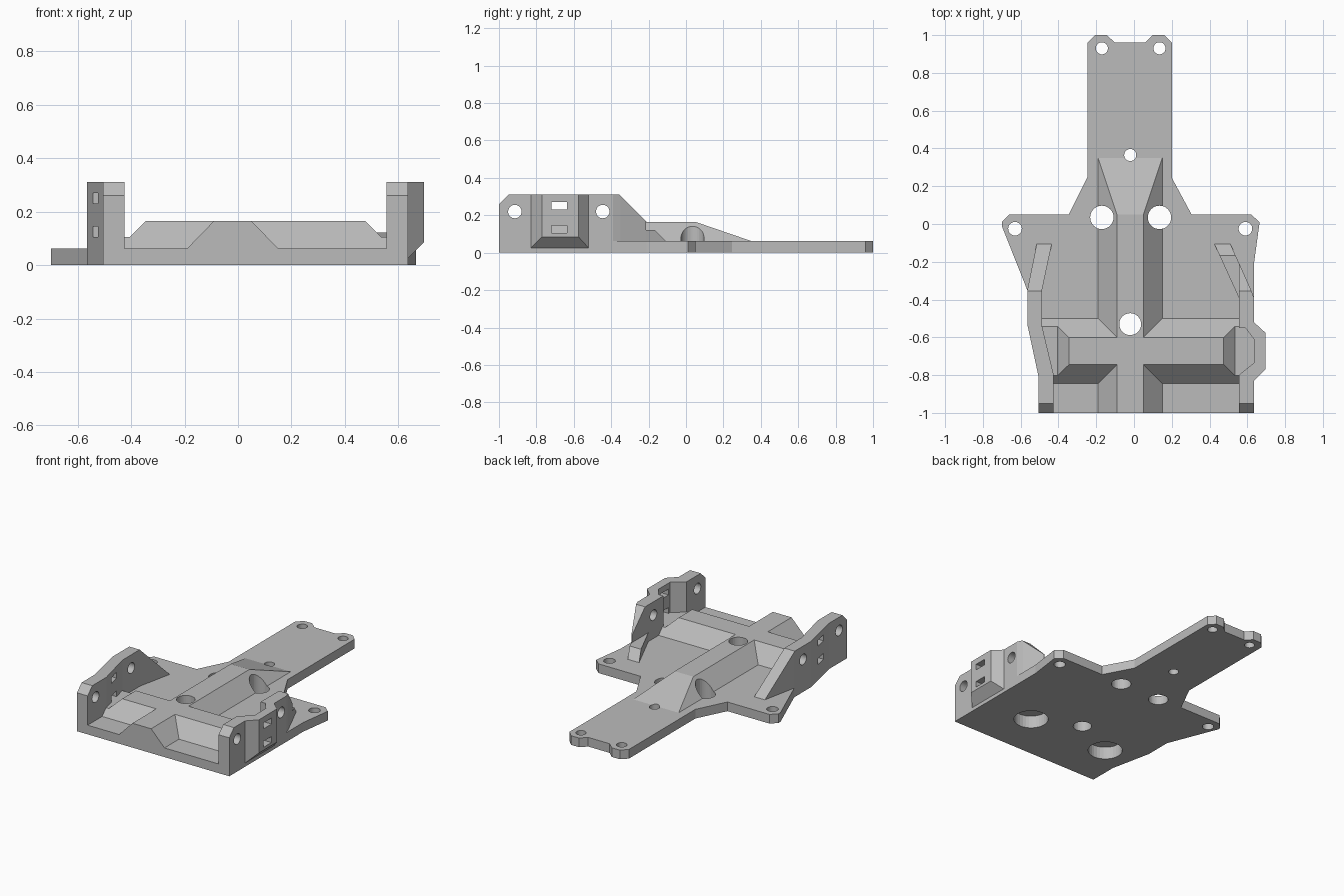
import bpy, bmesh, math
from mathutils import Vector, Matrix

if "Cube" in bpy.data.objects:
    bpy.data.objects.remove(bpy.data.objects["Cube"], do_unlink=True)

grey = bpy.data.materials.new("plain grey")
grey.use_nodes = True
grey.diffuse_color = (0.5, 0.5, 0.5, 1)
grey.node_tree.nodes["Principled BSDF"].inputs["Base Color"].default_value = (0.5, 0.5, 0.5, 1)

PLATE, RIDGE, WALL = 0.062, 0.165, 0.31


def link(name, bm):
    bmesh.ops.recalc_face_normals(bm, faces=bm.faces)
    mesh = bpy.data.meshes.new(name)
    bm.to_mesh(mesh)
    bm.free()
    mesh.materials.append(grey)
    obj = bpy.data.objects.new(name, mesh)
    bpy.context.collection.objects.link(obj)
    return obj


def add_prism(bm, outline, z0, z1):
    face = bm.faces.new([bm.verts.new((x, y, z0)) for x, y in outline])
    ext = bmesh.ops.extrude_face_region(bm, geom=[face])
    top = [g for g in ext["geom"] if isinstance(g, bmesh.types.BMVert)]
    bmesh.ops.translate(bm, verts=top, vec=(0, 0, z1 - z0))


def prism(name, outline, z0, z1, planes=()):
    """Extrude an outline upward, then slice it with (point, outward normal) planes."""
    bm = bmesh.new()
    add_prism(bm, outline, z0, z1)
    for point, normal in planes:
        geom = bm.verts[:] + bm.edges[:] + bm.faces[:]
        bmesh.ops.bisect_plane(bm, geom=geom, plane_co=point,
                               plane_no=Vector(normal).normalized(), clear_outer=True)
        rim = [e for e in bm.edges if e.is_boundary]
        bmesh.ops.holes_fill(bm, edges=rim, sides=0)
    return link(name, bm)


def rect(x0, x1, y0, y1):
    return [(x0, y0), (x1, y0), (x1, y1), (x0, y1)]


def add_cylinder(bm, centre, radius, depth, sideways=False):
    turn = Matrix.Rotation(math.pi / 2, 4, "Y") if sideways else Matrix()
    bmesh.ops.create_cone(bm, cap_ends=True, segments=32, radius1=radius, radius2=radius,
                          depth=depth, matrix=Matrix.Translation(centre) @ turn)


def carve(obj, cutter):
    mod = obj.modifiers.new("cut", "BOOLEAN")
    mod.operation, mod.solver, mod.object = "DIFFERENCE", "EXACT", cutter
    graph = bpy.context.evaluated_depsgraph_get()
    mesh = bpy.data.meshes.new_from_object(obj.evaluated_get(graph))
    obj.modifiers.clear()
    obj.data = mesh


# Base plate with a long tail and two ears
base = prism("base_plate", [
    (-0.505, -1), (0.635, -1), (0.635, -0.21), (0.665, 0.01), (0.62, 0.05), (0.305, 0.05),
    (0.2, 0.245), (0.2, 0.96), (0.16, 1), (0.1, 1), (0.06, 0.96), (-0.1, 0.96),
    (-0.145, 1), (-0.205, 1), (-0.245, 0.96), (-0.245, 0.25), (-0.345, 0.05),
    (-0.66, 0.05), (-0.7, 0.01), (-0.7, -0.01), (-0.565, -0.35), (-0.565, -0.53),
    (-0.505, -0.81)], 0, PLATE)

# Lengthwise ridge with sloped sides and a ramp at the rear
spine = prism("spine_ridge", rect(-0.19, 0.15, -1, 0.35), 0.03, RIDGE, [
    ((0.15, 0, PLATE), (0.103, 0, 0.1)),
    ((-0.19, 0, PLATE), (-0.103, 0, 0.1)),
    ((0, 0.35, PLATE), (0, 0.103, 0.3))])

# Crosswise ridge: a low bar reaching the walls and a raised middle
bar_sides = [((0, -0.5, PLATE), (0, 0.103, 0.1)), ((0, -0.845, PLATE), (0, -0.103, 0.1))]
low_bar = prism("cross_bar_ends", [(-0.45, -0.845), (0.61, -0.845), (0.61, -0.8),
                                   (0.64, -0.74), (0.64, -0.6), (0.61, -0.5),
                                   (-0.51, -0.5)], 0.03, 0.105, bar_sides)
high_bar = prism("cross_bar", rect(-0.405, 0.535, -0.845, -0.5), 0.03, RIDGE, bar_sides + [
    ((-0.345, 0, RIDGE), (-1, 0, 1)), ((0.475, 0, RIDGE), (1, 0, 1))])

# Side walls with a front chamfer and a rear slope
front_chamfer = ((0, -1, 0.26), (0, -1, 1))
rear_slope = ((0, -0.355, WALL), (0, 1, 1))
right_wall = prism("right_wall", [
    (-0.505, -1), (-0.425, -1), (-0.425, -0.8), (-0.487, -0.54), (-0.487, -0.35),
    (-0.435, -0.105), (-0.515, -0.105), (-0.565, -0.35), (-0.565, -0.53),
    (-0.505, -0.81)], 0.01, WALL, [front_chamfer, rear_slope])
left_wall = prism("left_wall", [
    (0.555, -1), (0.635, -1), (0.635, -0.83), (0.695, -0.77), (0.695, -0.575),
    (0.635, -0.52), (0.635, -0.39), (0.62, -0.35), (0.56, -0.215), (0.555, -0.215)],
    0.01, WALL, [front_chamfer, rear_slope, ((0.635, 0, 0.025), (1, 0, -1))])
left_wing = prism("left_wing", [(0.555, -0.39), (0.62, -0.35), (0.51, -0.105),
                                (0.425, -0.105)], 0.01, 0.122, [rear_slope])

# Vertical bolt holes and two blind sockets underneath
bm = bmesh.new()
for x, y, r in [(-0.63, -0.025, 0.036), (0.59, -0.025, 0.036), (-0.17, 0.93, 0.032),
                (0.135, 0.93, 0.032), (-0.02, 0.365, 0.032), (-0.17, 0.035, 0.062),
                (0.135, 0.035, 0.062), (-0.02, -0.53, 0.058)]:
    add_cylinder(bm, (x, y, 0.1), r, 0.6)
for side in (-1, 1):
    add_cylinder(bm, (-0.02 + side * 0.305, -0.67, -0.01), 0.108, 0.19)
floor_cutter = link("floor_cutter", bm)
for part in (base, spine, low_bar, high_bar):
    carve(part, floor_cutter)

# Sideways bolt holes and slots through both walls
bm = bmesh.new()
for y in (-0.915, -0.445):
    add_cylinder(bm, (0, y, 0.22), 0.036, 2, sideways=True)
for z in (0.105, 0.23):
    add_prism(bm, rect(-1, 1, -0.72, -0.635), z, z + 0.04)
wall_cutter = link("wall_cutter", bm)

# Pocket inside the bulge of the left wall
pocket_cutter = prism("pocket_cutter", [(0.5, -0.55), (0.59, -0.55), (0.635, -0.61),
                                        (0.635, -0.735), (0.555, -0.8), (0.5, -0.8)],
                      0.1, 0.5)
carve(left_wall, pocket_cutter)
for part in (left_wall, right_wall):
    carve(part, wall_cutter)

for cutter in (floor_cutter, wall_cutter, pocket_cutter):
    bpy.data.objects.remove(cutter, do_unlink=True)
